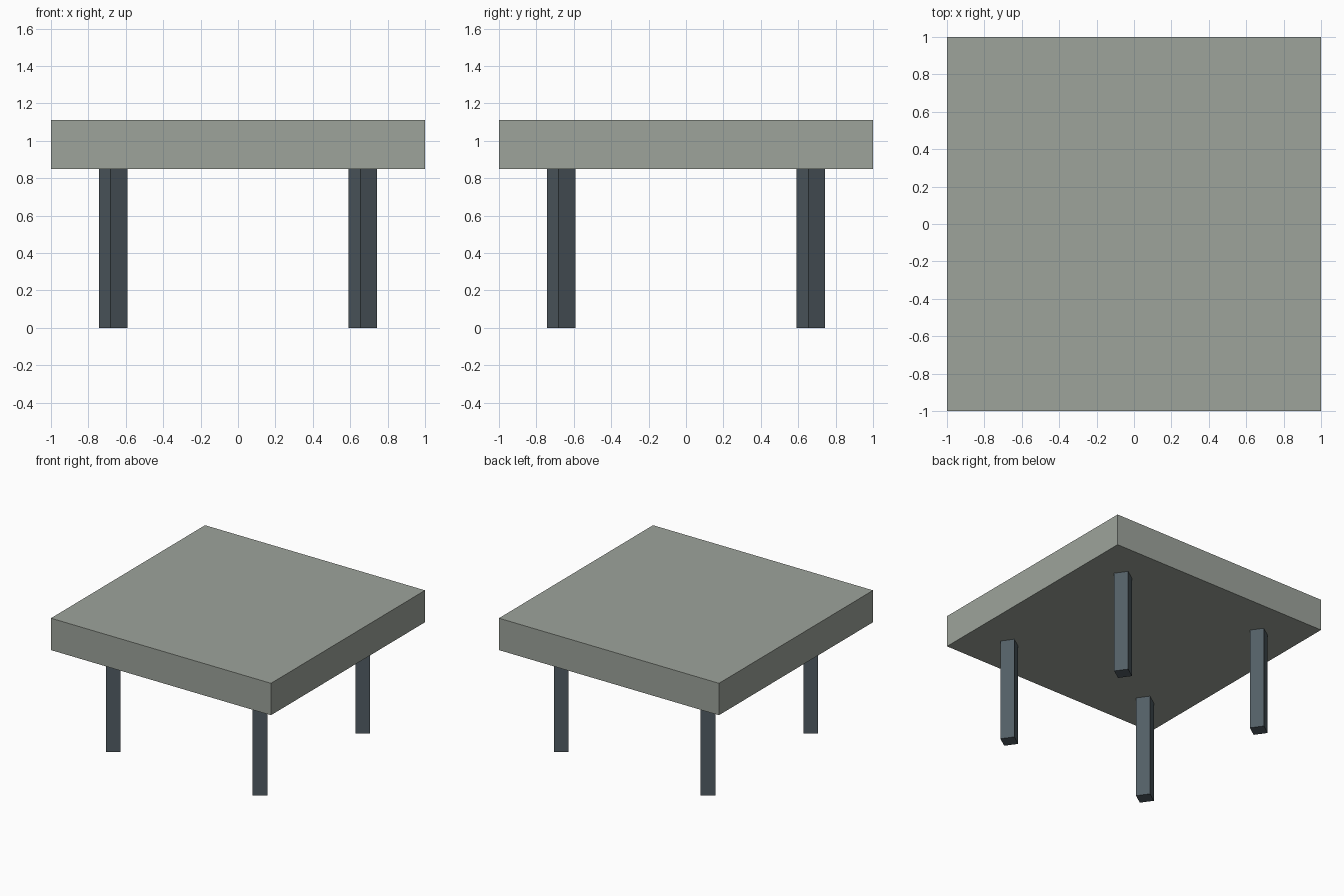
import bpy
from math import radians

cube = bpy.data.objects.get("Cube")
if cube:
    bpy.data.objects.remove(cube, do_unlink=True)


def make_material(name, rgb):
    mat = bpy.data.materials.new(name)
    mat.use_nodes = True
    mat.diffuse_color = (*rgb, 1)
    mat.node_tree.nodes["Principled BSDF"].inputs["Base Color"].default_value = (*rgb, 1)
    return mat


def add_box(name, size, centre, mat, turn=0):
    bpy.ops.mesh.primitive_cube_add(size=1, location=centre, rotation=(0, 0, radians(turn)))
    box = bpy.context.object
    box.name = name
    box.scale = size
    bpy.ops.object.transform_apply(location=False, rotation=False, scale=True)
    box.data.materials.append(mat)
    return box


stone = make_material("warm grey", (0.34, 0.37, 0.33))
slate = make_material("dark slate", (0.085, 0.112, 0.13))

# Thick square slab
TOP, UNDER = 1.112, 0.85
add_box("table_top", (2, 2, TOP - UNDER), (0, 0, (TOP + UNDER) / 2), stone)

# Four square legs, all turned the same way
INSET, WIDTH = 0.667, 0.109
for side, x in (("right", -INSET), ("left", INSET)):
    for end, y in (("front", -INSET), ("back", INSET)):
        add_box(f"{end}_{side}_leg", (WIDTH, WIDTH, UNDER), (x, y, UNDER / 2), slate, turn=35)
